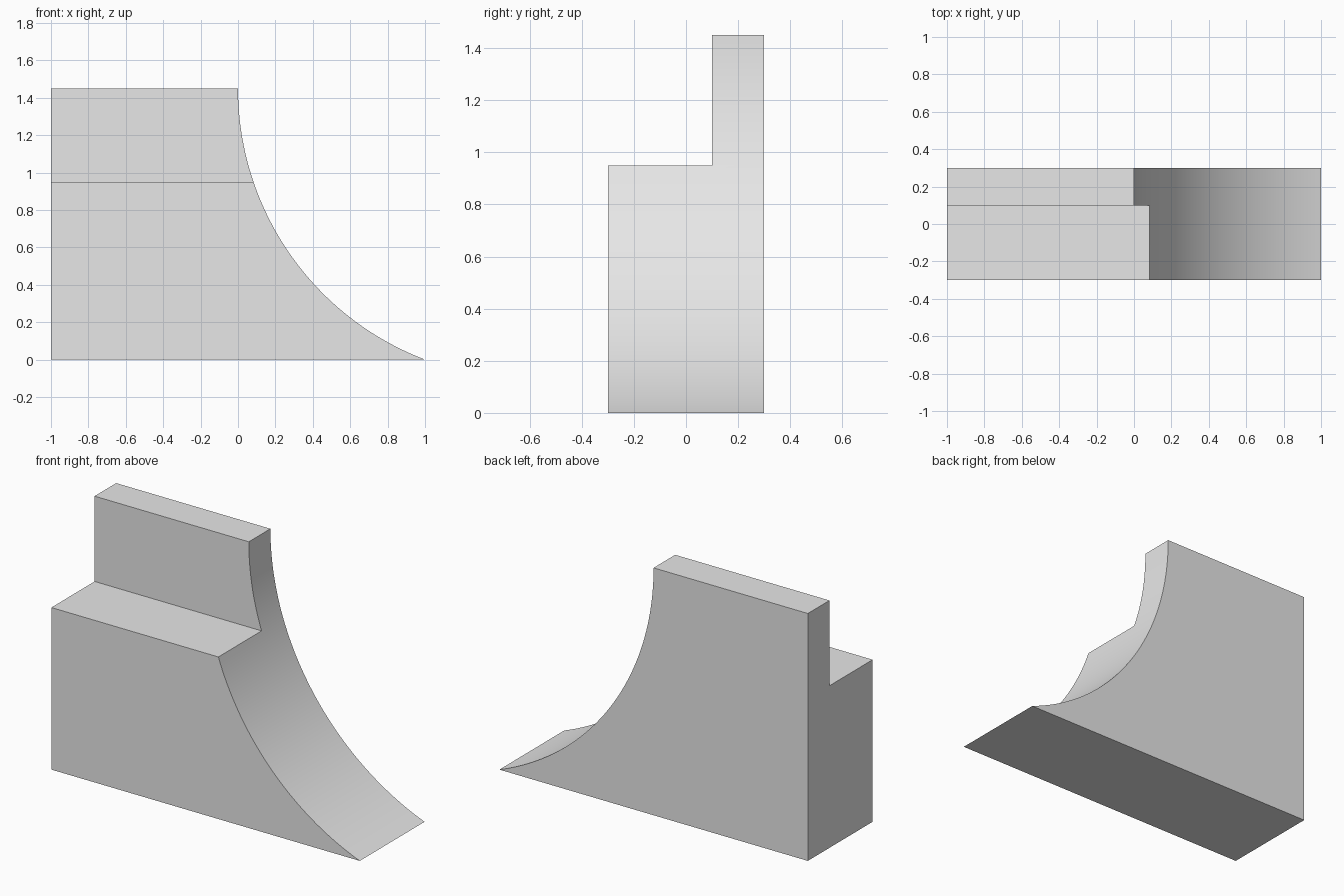
import bpy
import bmesh
import math

if "Cube" in bpy.data.objects:
    bpy.data.objects.remove(bpy.data.objects["Cube"])

HEIGHT = 1.45        # top of the rear wall
LEDGE = 0.95         # top of the front platform
HALF_DEPTH = 0.3
WALL_FRONT = 0.1     # y where the rear wall rises
SEGMENTS = 48

# Plain grey material
grey = bpy.data.materials.new("plain_grey")
grey.use_nodes = True
colour = (0.8, 0.8, 0.8, 1)
grey.diffuse_color = colour
grey.node_tree.nodes["Principled BSDF"].inputs["Base Color"].default_value = colour

# Side profile: flat back and base, concave arc that is vertical at the top
radius = (1 + HEIGHT ** 2) / 2
sweep = math.asin(HEIGHT / radius)
profile = [(-1, 0), (-1, HEIGHT)]
for i in range(SEGMENTS + 1):
    a = sweep * i / SEGMENTS
    profile.append((radius * (1 - math.cos(a)), HEIGHT - radius * math.sin(a)))

# Ramp body: extrude the profile across the depth
bm = bmesh.new()
face = bm.faces.new([bm.verts.new((x, -HALF_DEPTH, z)) for x, z in profile])
side = bmesh.ops.extrude_face_region(bm, geom=[face])["geom"]
bmesh.ops.translate(bm, vec=(0, 2 * HALF_DEPTH, 0),
                    verts=[g for g in side if isinstance(g, bmesh.types.BMVert)])
bmesh.ops.recalc_face_normals(bm, faces=bm.faces)
mesh = bpy.data.meshes.new("ramp_body")
bm.to_mesh(mesh)
bm.free()
mesh.materials.append(grey)
ramp = bpy.data.objects.new("ramp_body", mesh)
bpy.context.collection.objects.link(ramp)

# Platform notch: remove the upper front corner
bpy.ops.mesh.primitive_cube_add(size=2, location=(0, WALL_FRONT - 1, LEDGE + 1))
cutter = bpy.context.object
cutter.name = "platform_cutter"
cutter.scale.x = 2
cutter.hide_render = True
cutter.data.materials.append(grey)

notch = ramp.modifiers.new("platform_notch", "BOOLEAN")
notch.operation = "DIFFERENCE"
notch.solver = "EXACT"
notch.object = cutter

bpy.ops.object.select_all(action="DESELECT")
ramp.select_set(True)
bpy.context.view_layer.objects.active = ramp
bpy.ops.object.modifier_apply(modifier=notch.name)
bpy.data.objects.remove(cutter)

# Smooth arc, sharp corners
bpy.ops.object.shade_smooth_by_angle(angle=math.radians(15))
